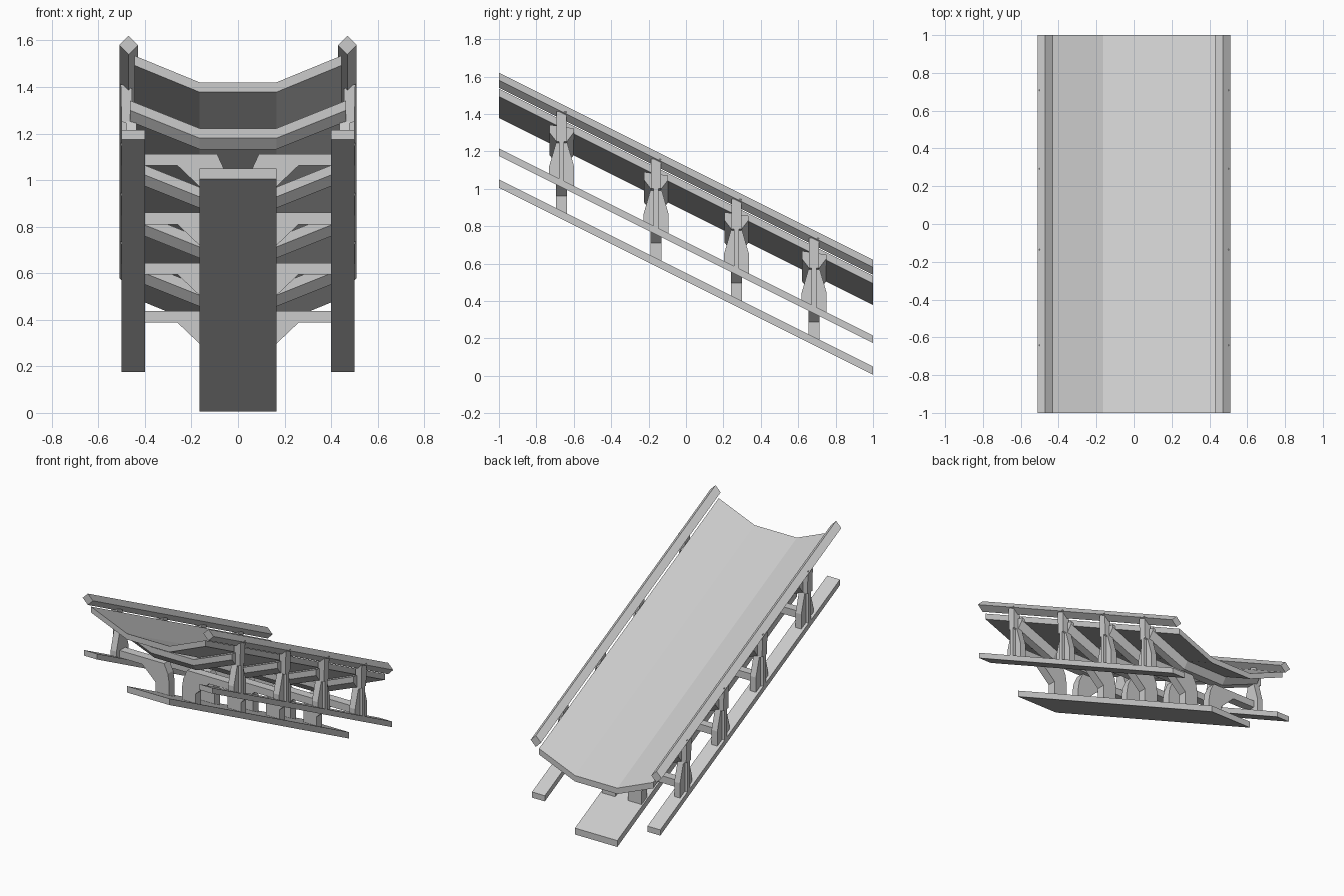
import bpy, bmesh

if "Cube" in bpy.data.objects:
    bpy.data.objects.remove(bpy.data.objects["Cube"])

SLOPE = -0.5  # everything follows this fall along y


def loft(name, rings):
    """Skin a list of equal-sized closed rings and cap both ends."""
    bm = bmesh.new()
    loops = [[bm.verts.new(p) for p in r] for r in rings]
    n = len(loops[0])
    for a, b in zip(loops, loops[1:]):
        for i in range(n):
            j = (i + 1) % n
            bm.faces.new((a[i], a[j], b[j], b[i]))
    bm.faces.new(loops[0][::-1])
    bm.faces.new(loops[-1])
    bmesh.ops.recalc_face_normals(bm, faces=bm.faces)
    me = bpy.data.meshes.new(name)
    bm.to_mesh(me)
    bm.free()
    ob = bpy.data.objects.new(name, me)
    bpy.context.collection.objects.link(ob)
    return ob


def mirror_x(ob):
    ob.modifiers.new("mirror", 'MIRROR')
    return ob


def sloped(name, profile):
    """Extrude an xz profile down the full length of the slope."""
    return loft(name, [[(x, y, z + SLOPE * y) for x, z in profile] for y in (-1, 1)])


def slab_y(name, profile, y, half):
    """Extrude an xz profile across y at a frame position."""
    return loft(name, [[(x, y + d, z + SLOPE * y) for x, z in profile] for d in (-half, half)])


def slab_x(name, profile, y, x0, x1):
    """Extrude a yz profile across x at a frame position."""
    return loft(name, [[(x, y + d, z + SLOPE * y) for d, z in profile] for x in (x0, x1)])


def box(x0, x1, z0, z1):
    return [(x0, z0), (x1, z0), (x1, z1), (x0, z1)]


# long members: base board, side rails, diamond handrails, trough
sloped("base_board", box(-0.165, 0.165, 0.505, 0.55))
mirror_x(sloped("side_rail", box(0.4, 0.5, 0.675, 0.715)))
mirror_x(sloped("handrail", [(0.47, 1.12), (0.51, 1.08), (0.47, 1.04), (0.43, 1.08)]))
top = [(-0.445, 1.035), (-0.165, 0.92), (0.165, 0.92), (0.445, 1.035)]
sloped("trough", top + [(x, z - 0.042) for x, z in reversed(top)])

# support frames
for y in (-0.665, -0.16, 0.27, 0.685):
    # chamfered rib following the underside of the trough
    rings = []
    for x, z in ((-0.465, 1.01), (-0.165, 0.89), (0.165, 0.89), (0.465, 1.01)):
        sec = [(-0.065, 0), (-0.065, -0.042), (-0.028, -0.09),
               (0.028, -0.09), (0.065, -0.042), (0.065, -0.02)]
        rings.append([(x, y + d, z + h + SLOPE * y) for d, h in sec])
    loft("trough_rib", rings)

    # bracket leg from the base board out to the side rail
    mirror_x(slab_y("bracket_leg", [
        (0.09, 0.78), (0.06, 0.715), (0.05, 0.65), (0.05, 0.53), (0.155, 0.53),
        (0.155, 0.63), (0.26, 0.73), (0.45, 0.73), (0.45, 0.78)], y, 0.03))

    # flared post foot seated on the sloping rail
    mirror_x(slab_x("post_foot", [
        (-0.067, 0.738), (0.067, 0.672), (0.067, 0.785), (0.028, 0.92),
        (-0.028, 0.92), (-0.067, 0.785)], y, 0.435, 0.48))
    # narrow stiffener on the outer face
    mirror_x(slab_y("post_stiffener", box(0.47, 0.5, 0.705, 0.95), y, 0.014))
    # upper post notched into the handrail
    mirror_x(slab_y("upper_post", [
        (0.455, 0.9), (0.5, 0.92), (0.504, 1.08), (0.455, 1.06)], y, 0.027))
